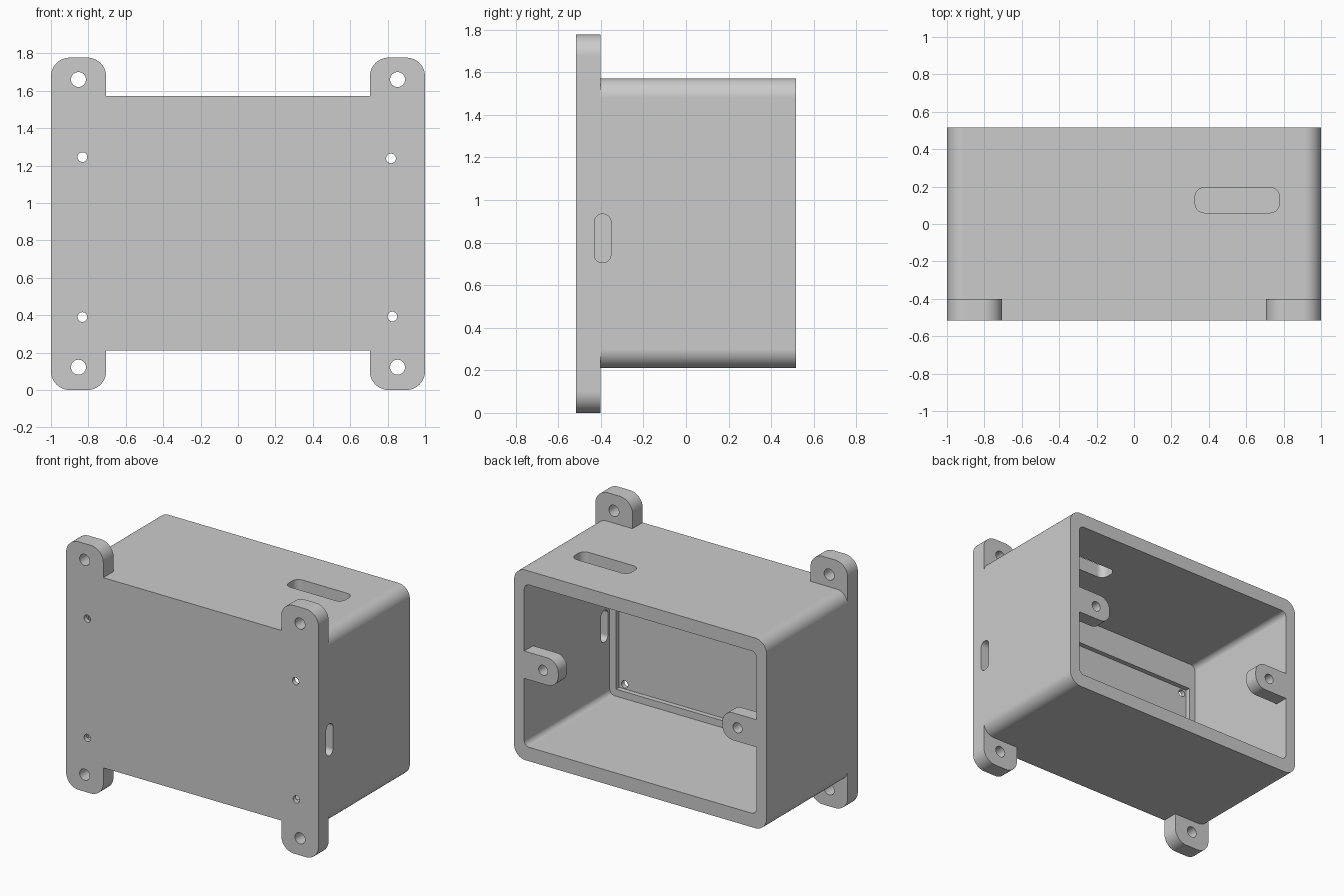
import bpy
import bmesh
import math
from mathutils import Vector

if "Cube" in bpy.data.objects:
    bpy.data.objects.remove(bpy.data.objects["Cube"], do_unlink=True)

# Single plain grey
grey = bpy.data.materials.new("light_grey")
grey.use_nodes = True
GREY = (0.6, 0.6, 0.6, 1.0)
grey.diffuse_color = GREY
grey.node_tree.nodes["Principled BSDF"].inputs["Base Color"].default_value = GREY

# Overall sizes
FRONT, BACK, EAR_BACK = -0.517, 0.517, -0.402
BOTTOM, TOP, FULL = 0.21, 1.572, 1.777
MID = (BOTTOM + TOP) / 2
IN_X, WALL_Z = 0.92, 0.10
FLOOR, RECESS = -0.45, -0.485


def rounded(u0, u1, v0, v1, radii, steps=12):
    """Rectangle outline with a radius for each corner, counter-clockwise from u0, v0."""
    if not isinstance(radii, tuple):
        radii = (radii,) * 4
    corners = [(u0, v0, 1, 1), (u1, v0, -1, 1), (u1, v1, -1, -1), (u0, v1, 1, -1)]
    pts = []
    for i, ((u, v, su, sv), r) in enumerate(zip(corners, radii)):
        if r == 0:
            pts.append((u, v))
            continue
        for k in range(steps + 1):
            a = math.pi + i * math.pi / 2 + k / steps * math.pi / 2
            pts.append((u + su * r + r * math.cos(a), v + sv * r + r * math.sin(a)))
    return pts


def circle(u, v, r, n=32):
    return [(u + r * math.cos(2 * math.pi * k / n), v + r * math.sin(2 * math.pi * k / n))
            for k in range(n)]


def prism(name, outline, axis, lo, hi):
    """Extrude an outline along an axis from lo to hi."""
    place = {"x": lambda u, v, w: (w, u, v),
             "y": lambda u, v, w: (u, w, v),
             "z": lambda u, v, w: (u, v, w)}[axis]
    bm = bmesh.new()
    face = bm.faces.new([bm.verts.new(place(u, v, lo)) for u, v in outline])
    grown = bmesh.ops.extrude_face_region(bm, geom=[face])["geom"]
    shift = Vector(place(0, 0, hi - lo))
    bmesh.ops.translate(bm, vec=shift, verts=[g for g in grown if isinstance(g, bmesh.types.BMVert)])
    bmesh.ops.recalc_face_normals(bm, faces=bm.faces)
    mesh = bpy.data.meshes.new(name)
    bm.to_mesh(mesh)
    bm.free()
    mesh.materials.append(grey)
    obj = bpy.data.objects.new(name, mesh)
    bpy.context.collection.objects.link(obj)
    return obj


def activate(obj):
    bpy.ops.object.select_all(action="DESELECT")
    obj.select_set(True)
    bpy.context.view_layer.objects.active = obj


def combine(obj, tool, operation):
    """Apply a boolean and discard the helper."""
    tool.hide_render = True
    mod = obj.modifiers.new("boolean", "BOOLEAN")
    mod.operation, mod.solver, mod.object = operation, "EXACT", tool
    activate(obj)
    bpy.ops.object.modifier_apply(modifier=mod.name)
    bpy.data.objects.remove(tool, do_unlink=True)


def finish(obj):
    activate(obj)
    bpy.ops.object.shade_smooth_by_angle(angle=math.radians(30))
    mod = obj.modifiers.new("weighted_normals", "WEIGHTED_NORMAL")
    mod.keep_sharp = True


# Box with rounded long edges
body = prism("enclosure_body", rounded(-1, 1, BOTTOM, TOP, 0.09), "y", FRONT, BACK)

# Full-height mounting strips that form the four ears
for s in (-1, 1):
    x0, x1 = sorted((s * 0.705, s))
    combine(body, prism("ear_strip", rounded(x0, x1, 0, FULL, 0.1), "y", FRONT, EAR_BACK), "UNION")

# Cavity open to the back, with a shallow board recess in its floor
cutters = [
    (rounded(-IN_X, IN_X, BOTTOM + WALL_Z, TOP - WALL_Z, 0.04), "y", FLOOR, 0.7),
    (rounded(-0.87, 0.87, 0.36, 1.28, 0), "y", RECESS, 0.0),
    # Cable slots in the top and the left side
    (rounded(0.327, 0.777, 0.06, 0.195, 0.05), "z", 1.3, 1.7),
    (rounded(-0.43, -0.353, 0.706, 0.934, 0.036), "x", 0.8, 1.1),
]
# Ear holes and board screw holes
for x in (-0.853, 0.853):
    for z in (0.122, 1.66):
        cutters.append((circle(x, z, 0.04), "y", -0.6, -0.3))
for x, z in ((-0.832, 0.39), (0.825, 0.393), (-0.832, 1.245), (0.818, 1.238)):
    cutters.append((circle(x, z, 0.026), "y", -0.6, -0.3))
for cut in cutters:
    combine(body, prism("cutter", *cut), "DIFFERENCE")
finish(body)

# Lid screw lugs inside the rim
for side, s in (("left", 1), ("right", -1)):
    x0, x1 = sorted((s * 0.65, s * IN_X))
    r = 0.085
    radii = (r, 0, 0, r) if s > 0 else (0, r, r, 0)
    lug = prism(side + "_lid_lug", rounded(x0, x1, MID - 0.098, MID + 0.098, radii),
                "y", BACK - 0.1, BACK)
    combine(lug, prism("cutter", circle(s * 0.77, MID, 0.036), "y", 0.3, 0.7), "DIFFERENCE")
    finish(lug)
